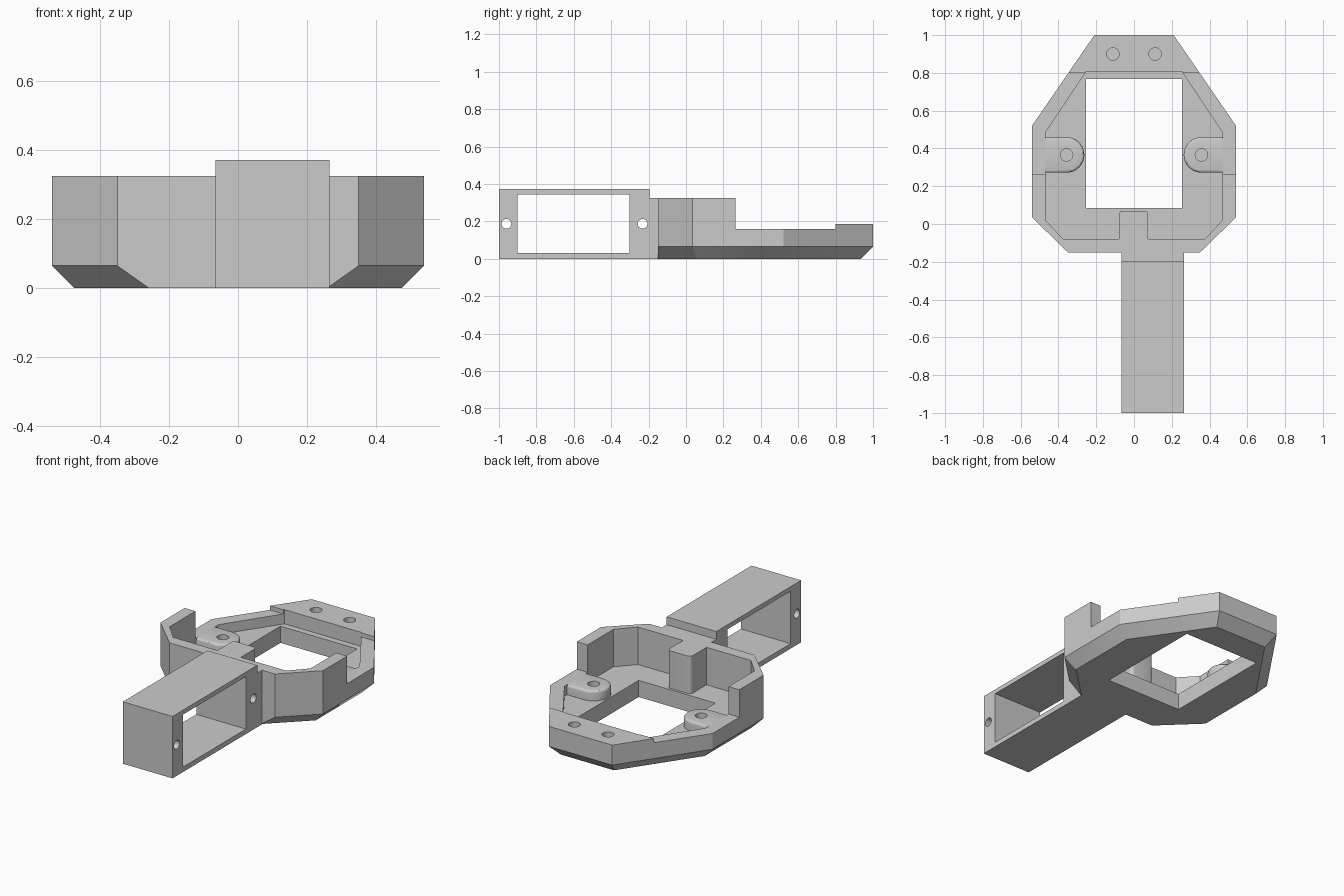
import bpy, bmesh, math
from mathutils import Matrix, Vector

if "Cube" in bpy.data.objects:
    bpy.data.objects.remove(bpy.data.objects["Cube"])

GREY = (0.6, 0.6, 0.6, 1)
mat = bpy.data.materials.new("plain grey")
mat.use_nodes = True
mat.diffuse_color = GREY
mat.node_tree.nodes["Principled BSDF"].inputs["Base Color"].default_value = GREY


def finish(name, bm):
    bmesh.ops.recalc_face_normals(bm, faces=bm.faces)
    mesh = bpy.data.meshes.new(name)
    bm.to_mesh(mesh)
    bm.free()
    mesh.materials.append(mat)
    ob = bpy.data.objects.new(name, mesh)
    bpy.context.collection.objects.link(ob)
    return ob


def loft(name, loops):
    """Solid through stacked (points, z) outlines of equal length."""
    bm = bmesh.new()
    rings = [[bm.verts.new((x, y, z)) for x, y in pts] for pts, z in loops]
    for a, b in zip(rings, rings[1:]):
        for i in range(len(a)):
            j = (i + 1) % len(a)
            bm.faces.new((a[i], a[j], b[j], b[i]))
    bm.faces.new(rings[0])
    bm.faces.new(rings[-1])
    return finish(name, bm)


def prism(name, pts, z0, z1):
    return loft(name, [(pts, z0), (pts, z1)])


def box(name, x0, x1, y0, y1, z0, z1):
    return prism(name, [(x0, y0), (x1, y0), (x1, y1), (x0, y1)], z0, z1)


def rod(name, centre, radius, depth, along_x=False):
    bm = bmesh.new()
    turn = Matrix.Rotation(math.pi / 2 if along_x else 0, 4, 'Y')
    bmesh.ops.create_cone(bm, cap_ends=True, segments=32, radius1=radius, radius2=radius,
                          depth=depth, matrix=Matrix.Translation(Vector(centre)) @ turn)
    return finish(name, bm)


def mirrored(half):
    """Complete a right-hand outline with its reflection in x."""
    return half + [(-x, y) for x, y in reversed(half)]


def activate(ob):
    bpy.ops.object.select_all(action='DESELECT')
    ob.select_set(True)
    bpy.context.view_layer.objects.active = ob


def cut(ob, cutters):
    activate(ob)
    for c in cutters:
        mod = ob.modifiers.new("cut", 'BOOLEAN')
        mod.operation = 'DIFFERENCE'
        mod.solver = 'EXACT'
        mod.object = c
        bpy.ops.object.modifier_apply(modifier=mod.name)
        bpy.data.objects.remove(c)


def bevel(ob, width, rule, segments=4):
    """Round the edges whose two end points satisfy the rule."""
    bm = bmesh.new()
    bm.from_mesh(ob.data)
    edges = [e for e in bm.edges if rule(*[v.co for v in e.verts])]
    bmesh.ops.bevel(bm, geom=edges, offset=width, segments=segments, profile=0.5,
                    affect='EDGES')
    bm.to_mesh(ob.data)
    bm.free()


# Key heights
CHAMFER, FLOOR, RIM, BLOCK, WALL = 0.065, 0.1, 0.16, 0.185, 0.325

# Frame: eight-sided tray, chamfered underneath on all but the front side
base = mirrored([(0.258, -0.15), (0.475, 0.06), (0.475, 0.5), (0.176, 0.935)])
outline = mirrored([(0.35, -0.15), (0.54, 0.035), (0.54, 0.52), (0.21, 1.0)])
inside = mirrored([(0.375, -0.08), (0.468, 0.02), (0.468, 0.485), (0.255, 0.805)])
frame = loft("frame", [(base, 0), (outline, CHAMFER), (outline, WALL)])
cut(frame, [
    box("low_rim_cut", -1, 1, 0.265, 0.8, RIM, 1),
    box("back_block_cut", -1, 1, 0.79, 2, BLOCK, 1),
    prism("cavity_cut", inside, FLOOR, 1),
    box("opening_cut", -0.255, 0.255, 0.085, 0.767, -1, 1),
    rod("left_screw_cut", (0.112, 0.9, 0.185), 0.033, 0.2),
    rod("right_screw_cut", (-0.112, 0.9, 0.185), 0.033, 0.2),
])

# Post standing on the floor against the front wall
post = box("post", -0.08, 0.075, -0.08, 0.07, FLOOR, WALL)
bevel(post, 0.02, lambda a, b: abs(a.z - b.z) > 0.1 and a.y > 0)

# Screw lugs on both sides, with rounded inner ends and softened top edges
LUG_X, LUG_Y, LUG_R = 0.357, 0.366, 0.094
for side, s in (("left", 1), ("right", -1)):
    arc = [math.pi / 2 + math.pi * i / 20 for i in range(21)]
    pts = [(s * (LUG_X + LUG_R * math.cos(t)), LUG_Y + LUG_R * math.sin(t)) for t in arc]
    pts += [(s * 0.468, LUG_Y - LUG_R), (s * 0.468, LUG_Y + LUG_R)]
    lug = prism(side + "_lug", pts, FLOOR, RIM)
    bevel(lug, 0.014, lambda a, b: min(a.z, b.z) > RIM - 0.001
          and abs(a.x + b.x) / 2 < 0.46, 3)
    cut(lug, [rod("lug_screw_cut", (s * LUG_X, LUG_Y, RIM), 0.033, 0.1)])

# Neck and hollow handle, set off to one side
box("neck", -0.065, 0.265, -0.195, -0.15, 0, WALL)
handle = box("handle", -0.065, 0.265, -1, -0.195, 0, 0.372)
cut(handle, [box("window_cut", -1, 1, -0.9, -0.303, 0.03, 0.345)]
    + [rod("pin_cut", (0.1, y, 0.187), 0.026, 2, True) for y in (-0.96, -0.232)])

# Smooth the round parts, keeping hard edges
for ob in list(bpy.context.collection.objects):
    if ob.type == 'MESH' and ob.data.materials and ob.data.materials[0] == mat:
        activate(ob)
        bpy.ops.object.shade_smooth_by_angle(angle=math.radians(30))
